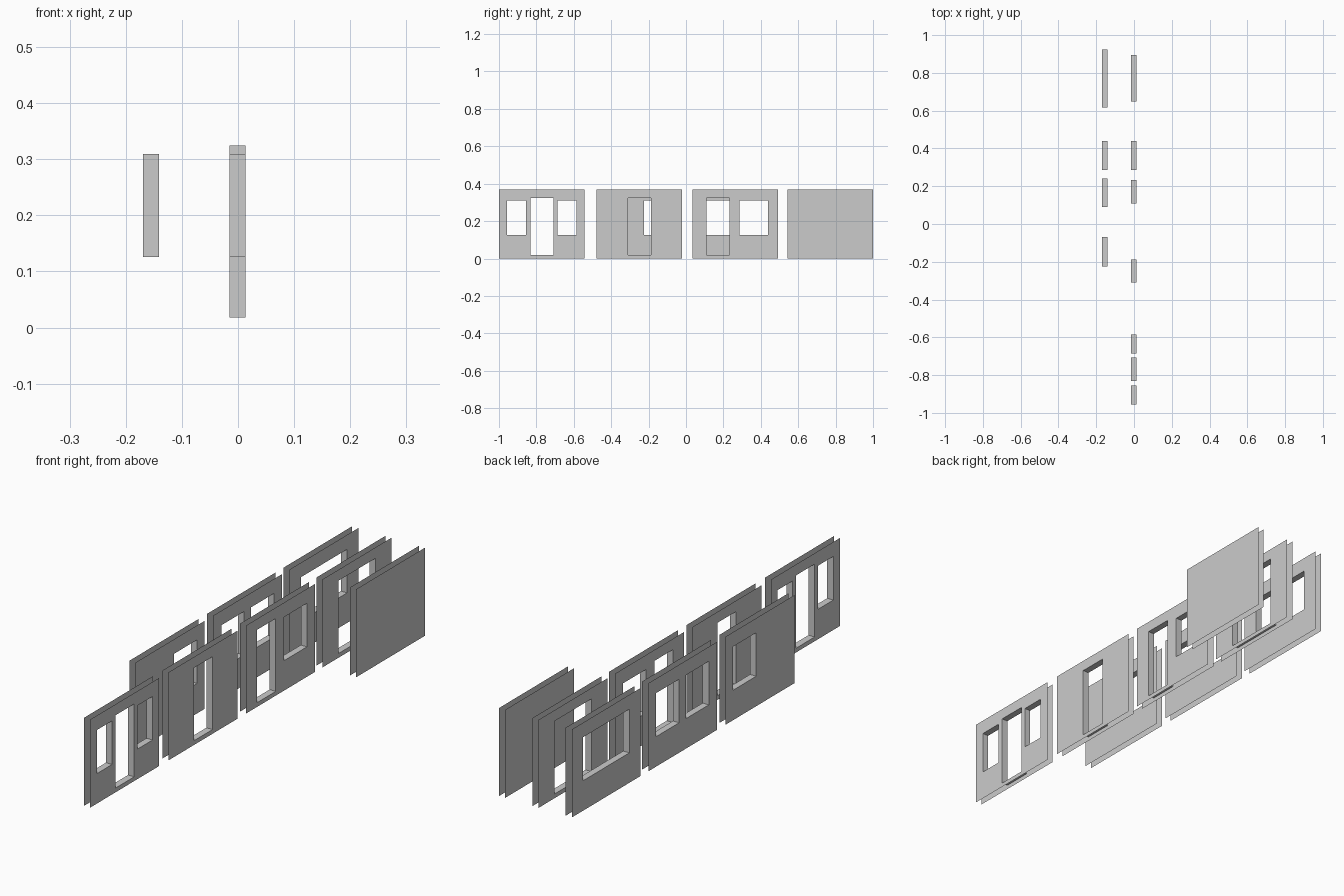
import bpy, bmesh

if "Cube" in bpy.data.objects:
    bpy.data.objects.remove(bpy.data.objects["Cube"])

WIDTH, HEIGHT, THICK = 0.458, 0.37, 0.0285
WINDOW_Z = (0.126, 0.309)
DOOR_Z = (0.018, 0.324)


def window(y0, y1):
    return (y0, y1, *WINDOW_Z)


def door(y0, y1):
    return (y0, y1, *DOOR_Z)


def wall(name, x, yc, openings=()):
    """Two open-edged sheets joined only by the reveals of the openings."""
    bm = bmesh.new()
    y0, y1 = yc - WIDTH / 2, yc + WIDTH / 2
    ys = sorted({y0, y1, *(v for o in openings for v in o[:2])})
    zs = sorted({0, HEIGHT, *(v for o in openings for v in o[2:])})

    def quad(*pts):
        bm.faces.new([bm.verts.new(p) for p in pts])

    # front and back sheets, leaving the openings empty
    for a, b in zip(ys, ys[1:]):
        for c, d in zip(zs, zs[1:]):
            my, mz = (a + b) / 2, (c + d) / 2
            if any(o[0] < my < o[1] and o[2] < mz < o[3] for o in openings):
                continue
            f = x + THICK
            quad((f, a, c), (f, b, c), (f, b, d), (f, a, d))
            quad((x, a, d), (x, b, d), (x, b, c), (x, a, c))
    # reveals
    for a, b, c, d in openings:
        loop = [(a, c), (b, c), (b, d), (a, d)]
        for p, q in zip(loop, loop[1:] + loop[:1]):
            quad((x, *p), (x, *q), (x + THICK, *q), (x + THICK, *p))
    bmesh.ops.remove_doubles(bm, verts=bm.verts, dist=1e-5)
    me = bpy.data.meshes.new(name)
    bm.to_mesh(me)
    bm.free()
    bpy.context.collection.objects.link(bpy.data.objects.new(name, me))


C1, C2, C3, C4 = -0.771, -0.25, 0.263, 0.771
BACK, MID, FRONT = -0.169, -0.0155, 0.1405

# back row: window walls
wall("wall_one_window", BACK, C2, [window(-0.225, -0.07)])
wall("wall_two_windows", BACK, C3, [window(0.09, 0.241), window(0.287, 0.439)])
wall("wall_wide_window", BACK, C4, [window(0.618, 0.925)])
# middle row: door walls
wall("wall_door_two_windows", MID, C1,
     [window(-0.956, -0.855), door(-0.832, -0.708), window(-0.686, -0.586)])
wall("wall_door", MID, C2, [door(-0.311, -0.188)])
wall("wall_door_window", MID, C3, [door(0.109, 0.232), window(0.287, 0.439)])
wall("wall_double_door", MID, C4, [door(0.649, 0.894)])
# front row: plain wall
wall("wall_plain", FRONT, C4)
